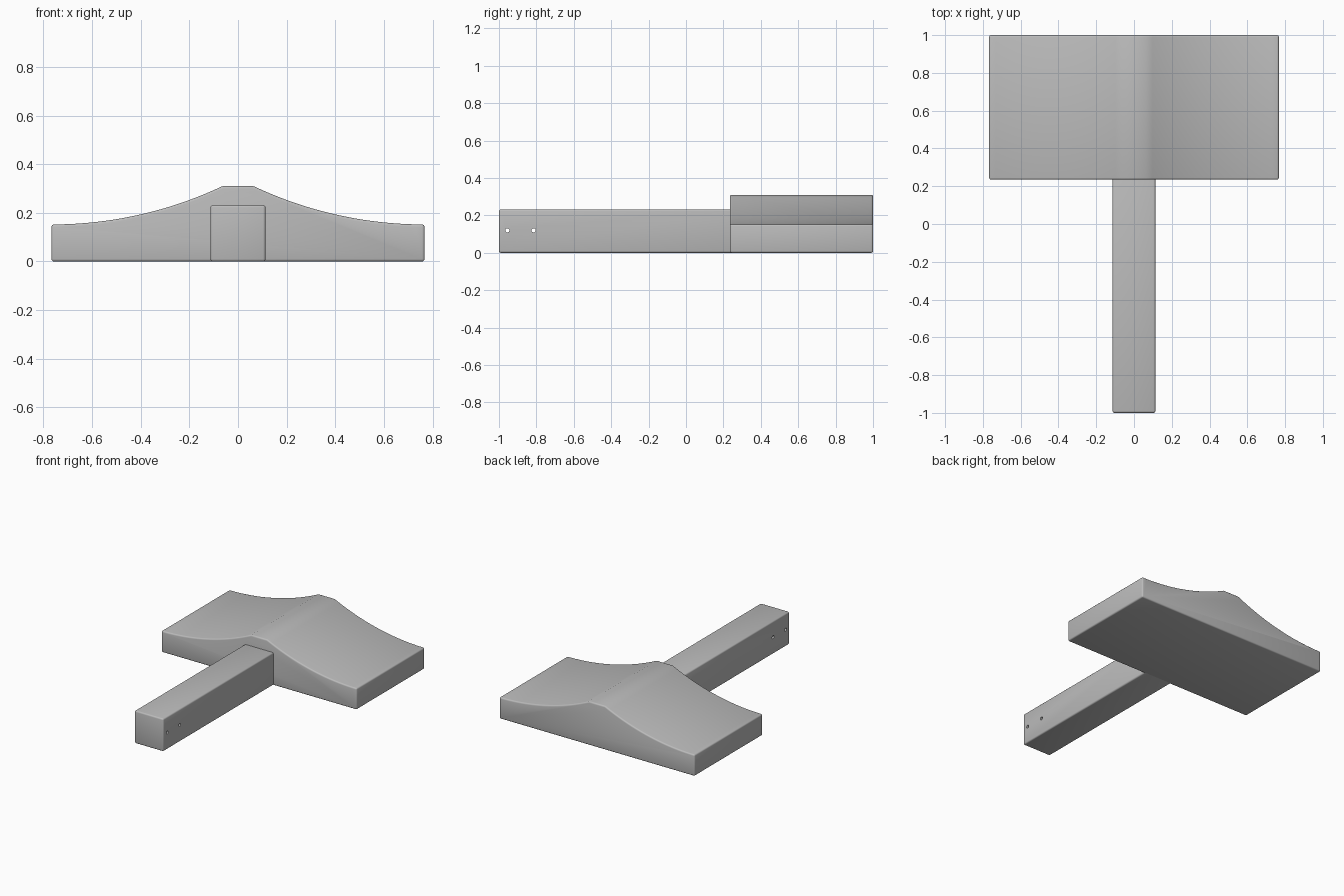
import bpy, bmesh, math

if "Cube" in bpy.data.objects:
    bpy.data.objects.remove(bpy.data.objects["Cube"])

grey = bpy.data.materials.new("plain grey")
grey.use_nodes = True
COLOUR = (0.5, 0.5, 0.5, 1)
grey.diffuse_color = COLOUR
grey.node_tree.nodes["Principled BSDF"].inputs["Base Color"].default_value = COLOUR

HALF_W, TIP_Z, PEAK_X, PEAK_Z = 0.767, 0.152, 0.063, 0.31
JOINT_Y = 0.235


def extruded(name, profile, y0, y1):
    """Extrude an x-z outline from y0 to y1."""
    bm = bmesh.new()
    face = bm.faces.new([bm.verts.new((x, y0, z)) for x, z in profile])
    out = bmesh.ops.extrude_face_region(bm, geom=[face])
    moved = [v for v in out["geom"] if isinstance(v, bmesh.types.BMVert)]
    bmesh.ops.translate(bm, verts=moved, vec=(0, y1 - y0, 0))
    bmesh.ops.recalc_face_normals(bm, faces=bm.faces)
    mesh = bpy.data.meshes.new(name)
    bm.to_mesh(mesh)
    bm.free()
    ob = bpy.data.objects.new(name, mesh)
    bpy.context.collection.objects.link(ob)
    mesh.materials.append(grey)
    bevel = ob.modifiers.new("rounded edges", "BEVEL")
    bevel.width = 0.01
    bevel.segments = 3
    bevel.limit_method = "ANGLE"
    bevel.angle_limit = math.radians(40)
    return ob


def finish(ob):
    """Apply the modifiers and shade smoothly between sharp edges."""
    bpy.ops.object.select_all(action="DESELECT")
    ob.select_set(True)
    bpy.context.view_layer.objects.active = ob
    for mod in list(ob.modifiers):
        bpy.ops.object.modifier_apply(modifier=mod.name)
    bpy.ops.object.shade_smooth_by_angle(angle=math.radians(32))


# Head: flat base, flat ridge, and a concave arc sweeping down to each tip
run, rise = HALF_W - PEAK_X, PEAK_Z - TIP_Z
radius = (run ** 2 + rise ** 2) / (2 * rise)
STEPS = 20
arc = []
for i in range(STEPS + 1):
    d = run * i / STEPS
    arc.append((HALF_W - d, TIP_Z + radius - math.sqrt(radius ** 2 - d ** 2)))
outline = [(-HALF_W, 0), (HALF_W, 0)] + arc + [(-x, z) for x, z in reversed(arc)]
finish(extruded("head", outline, JOINT_Y, 1))

# Handle: square bar butted into the head
w, h = 0.113, 0.232
handle = extruded("handle", [(-w, 0), (w, 0), (w, h), (-w, h)], -1, JOINT_Y + 0.02)

# Two small holes drilled sideways through the grip end
cutters = []
for y in (-0.955, -0.815):
    bpy.ops.mesh.primitive_cylinder_add(vertices=24, radius=0.011, depth=0.5,
                                        location=(0, y, 0.12),
                                        rotation=(0, math.pi / 2, 0))
    cutter = bpy.context.object
    cutter.name = "hole_cutter"
    cutter.hide_render = True
    cutter.data.materials.append(grey)
    cut = handle.modifiers.new("hole", "BOOLEAN")
    cut.operation = "DIFFERENCE"
    cut.solver = "EXACT"
    cut.object = cutter
    cutters.append(cutter)
finish(handle)
for cutter in cutters:
    bpy.data.objects.remove(cutter)
